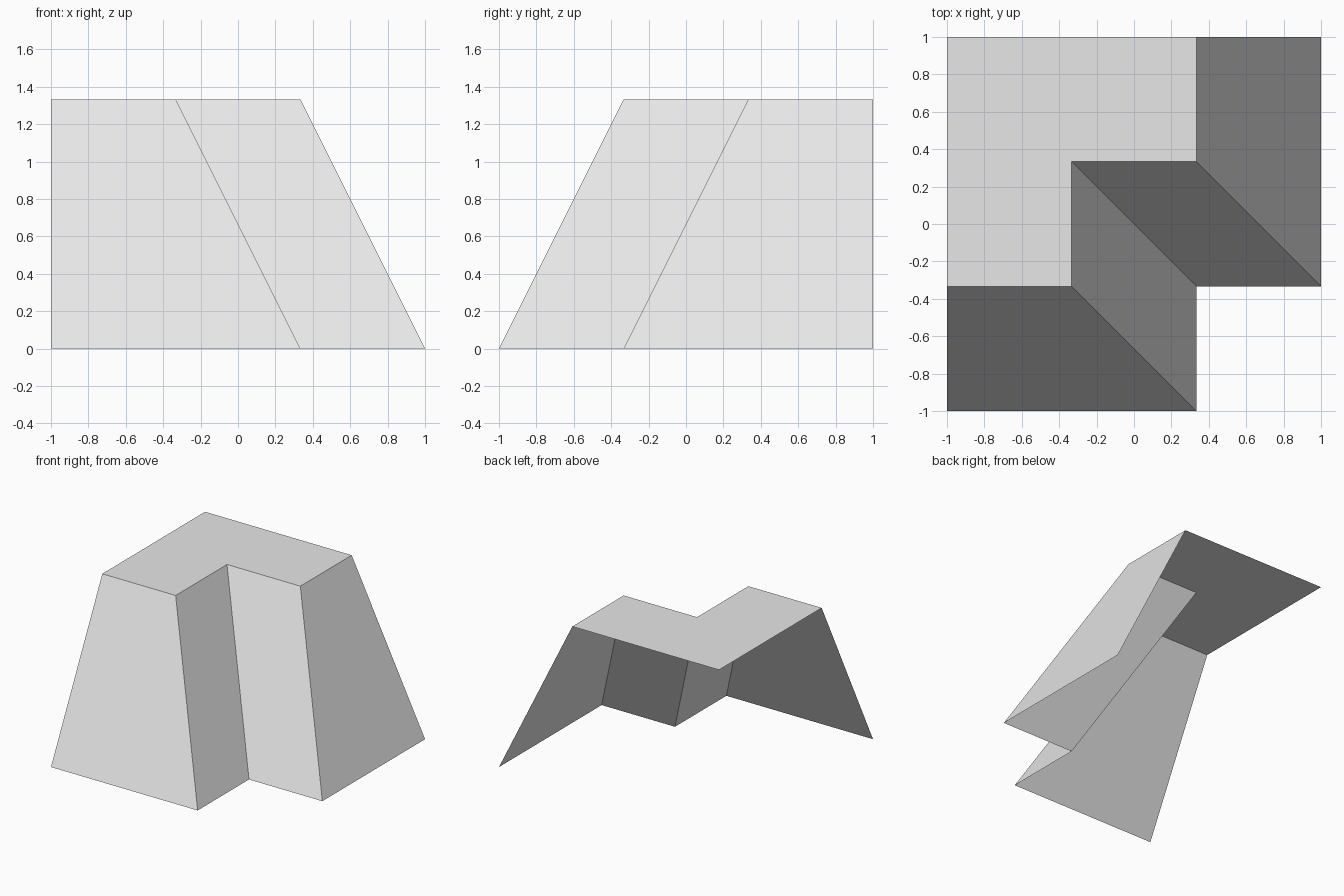
import bpy
import bmesh

# Remove the default cube
cube = bpy.data.objects.get("Cube")
if cube:
    bpy.data.objects.remove(cube, do_unlink=True)

# Single plain grey material
grey = bpy.data.materials.new("light_grey")
grey.use_nodes = True
colour = (0.8, 0.8, 0.8, 1.0)
grey.diffuse_color = colour
grey.node_tree.nodes["Principled BSDF"].inputs["Base Color"].default_value = colour

T = 1 / 3          # one third of the half width
HEIGHT = 4 * T
SPREAD = 2 * T     # how far the walls flare at the ground

# Stepped front edge of the roof, from the left end to the back end
step_edge = [(-1, -T), (-T, -T), (-T, T), (T, T), (T, 1)]


def ground_point(i):
    """Foot of each wall corner; the two end corners stay in the cut planes."""
    x, y = step_edge[i]
    foot_x = x if i == 0 else x + SPREAD
    foot_y = y if i == len(step_edge) - 1 else y - SPREAD
    return foot_x, foot_y, 0


bm = bmesh.new()
top = [bm.verts.new((x, y, HEIGHT)) for x, y in step_edge]
foot = [bm.verts.new(ground_point(i)) for i in range(len(step_edge))]
corner = bm.verts.new((-1, 1, HEIGHT))

# L-shaped flat roof
bm.faces.new(top + [corner])

# Sloping walls; back, far side and underside stay open
for i in range(len(top) - 1):
    bm.faces.new((foot[i], foot[i + 1], top[i + 1], top[i]))

mesh = bpy.data.meshes.new("stepped_shell")
bm.to_mesh(mesh)
bm.free()
mesh.materials.append(grey)
shell = bpy.data.objects.new("stepped_shell", mesh)
bpy.context.collection.objects.link(shell)
